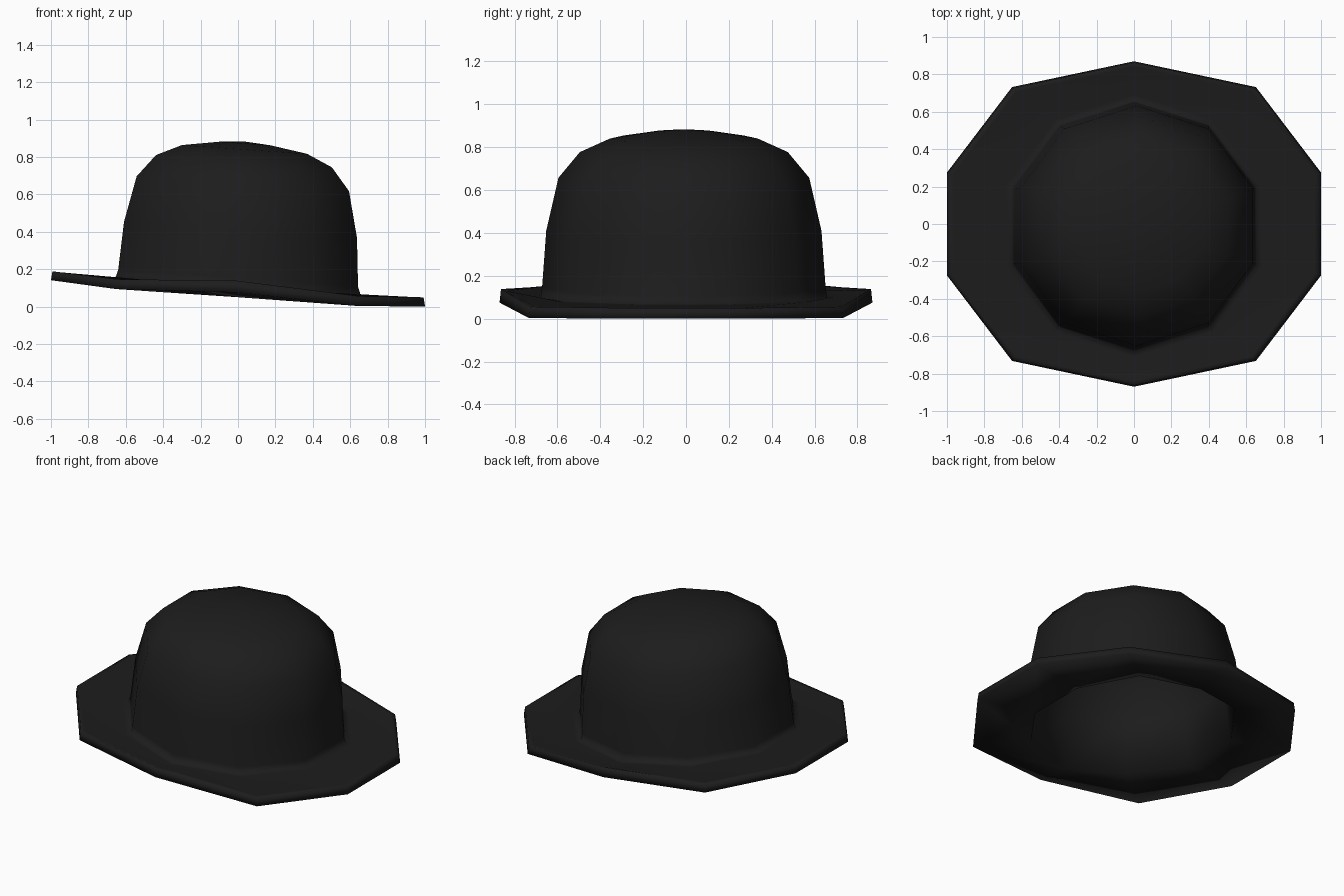
import bpy, bmesh, math

SIDES = 10
TILT = 0.07

if "Cube" in bpy.data.objects:
    bpy.data.objects.remove(bpy.data.objects["Cube"])

felt = bpy.data.materials.new("black_felt")
felt.use_nodes = True
colour = (0.012, 0.012, 0.012, 1)
felt.diffuse_color = colour
bsdf = felt.node_tree.nodes["Principled BSDF"]
bsdf.inputs["Base Color"].default_value = colour
bsdf.inputs["Roughness"].default_value = 0.9


def mirrored(quarter, shift=0.0):
    """Ten-corner ring from three corners: tip, shoulder and side."""
    right = quarter + [(x, -y, z) for x, y, z in reversed(quarter)]
    left = [(-x, y, z) for x, y, z in reversed(right) if x > 0]
    return [(x, y + shift, z) for x, y, z in right + left]


def oval(radius, heights, stretch=1.0):
    """Regular ring; heights are given at the tip, shoulder and side."""
    angles = [math.radians(a) for a in (90, 54, 18)]
    quarter = [(radius * stretch * math.cos(a), radius * math.sin(a), z)
               for a, z in zip(angles, heights)]
    quarter[0] = (0, radius, heights[0])
    return mirrored(quarter, -0.01)


def brim_edge(heights, scale=1.0):
    """Wide outer outline of the brim."""
    outline = [(0, 0.87), (0.652, 0.732), (1, 0.275)]
    return mirrored([(x * scale, y * scale, z) for (x, y), z in zip(outline, heights)])


# Crown skins, from the top down outside and from the hole up inside
outside = [(0.14, 0.872), (0.345, 0.84), (0.485, 0.777), (0.585, 0.657),
           (0.642, 0.41), (0.661, 0.15)]
inside = [(0.592, 0.4), (0.54, 0.632), (0.45, 0.737), (0.325, 0.792), (0.13, 0.822)]

rings = [oval(r, (z,) * 3, 1.02) for r, z in outside]

# Crease where the crown meets the brim
rings.append(oval(0.668, (0.098, 0.108, 0.112), 1.03))
rings.append(oval(0.7, (0.1, 0.107, 0.112), 1.03))

# Brim: upturned at tips and sides, dipping at the shoulders
rings.append(brim_edge((0.13, 0.1, 0.117), 0.965))
rings.append(brim_edge((0.138, 0.101, 0.119), 0.992))
rings.append(brim_edge((0.075, 0.048, 0.071)))
rings.append(oval(0.63, (0.05, 0.08, 0.062), 1.01))
rings += [oval(r, (z,) * 3, 1.02) for r, z in inside]

# Skin the rings into one continuous felt sheet
bm = bmesh.new()
loops = [[bm.verts.new(p) for p in ring] for ring in rings]
for a, b in zip(loops, loops[1:]):
    for i in range(SIDES):
        j = (i + 1) % SIDES
        bm.faces.new((a[i], a[j], b[j], b[i]))
for loop, height in ((loops[0], 0.882), (loops[-1], 0.832)):
    centre = bm.verts.new((0, -0.01, height))
    for i in range(SIDES):
        bm.faces.new((loop[i], loop[(i + 1) % SIDES], centre))

# Lean the hat towards its left
for v in bm.verts:
    x, z = v.co.x, v.co.z
    v.co.z = z - TILT * x
    v.co.x = x + 0.05 * max(z - 0.14, 0)
bmesh.ops.recalc_face_normals(bm, faces=bm.faces)

mesh = bpy.data.meshes.new("hat")
bm.to_mesh(mesh)
bm.free()
mesh.materials.append(felt)
hat = bpy.data.objects.new("hat", mesh)
bpy.context.collection.objects.link(hat)
bpy.context.view_layer.objects.active = hat
hat.select_set(True)
bpy.ops.object.shade_smooth()
